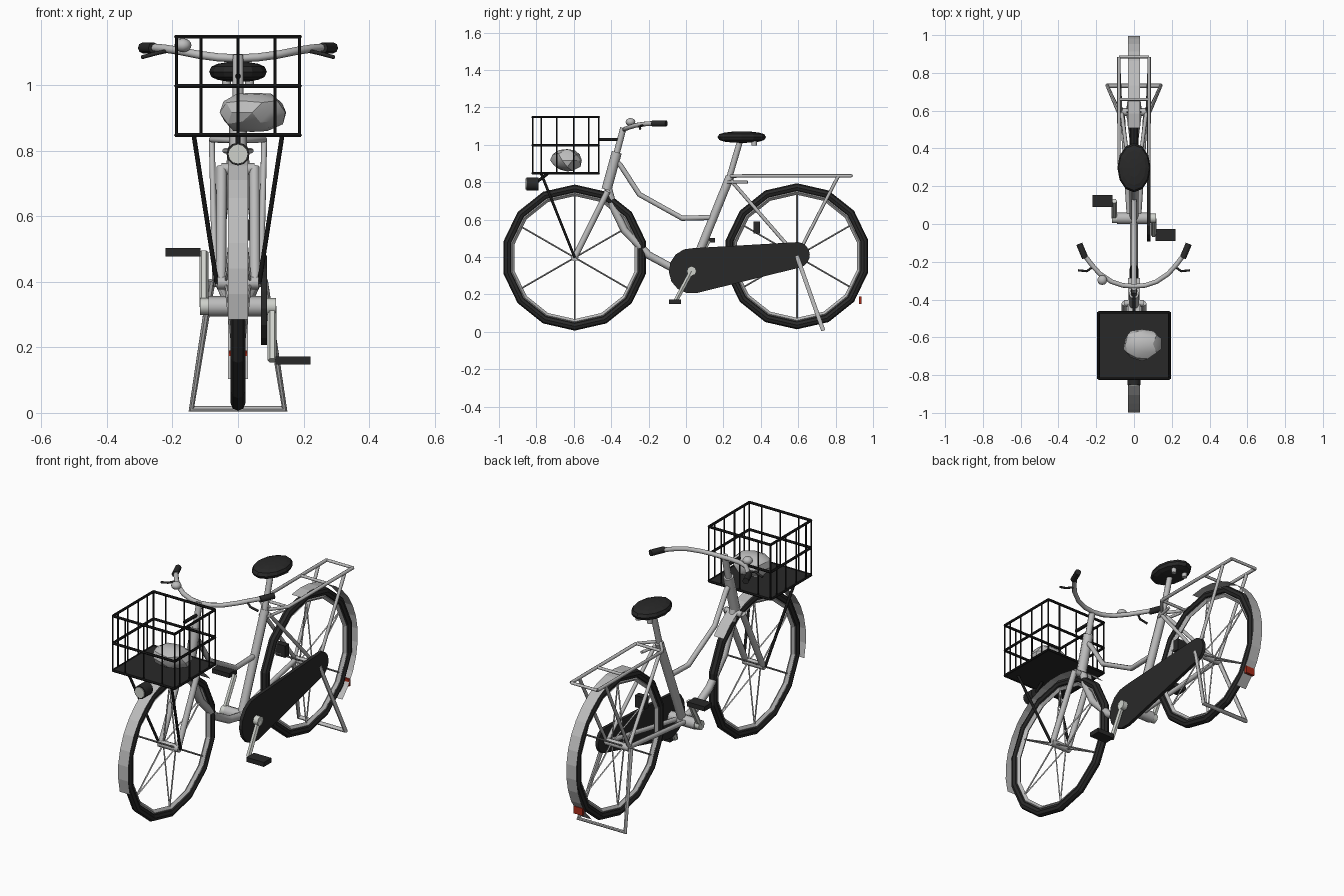
import bpy, bmesh, math, random
from mathutils import Vector

if "Cube" in bpy.data.objects:
    bpy.data.objects.remove(bpy.data.objects["Cube"])

random.seed(4)


def material(name, r, g, b):
    m = bpy.data.materials.new(name)
    m.diffuse_color = (r, g, b, 1)
    m.use_nodes = True
    m.node_tree.nodes["Principled BSDF"].inputs["Base Color"].default_value = m.diffuse_color
    return m


METAL = material("grey metal", 0.50, 0.50, 0.50)
PALE = material("pale metal", 0.62, 0.64, 0.60)
BLACK = material("black rubber", 0.022, 0.022, 0.022)
WIRE = material("black wire", 0.010, 0.010, 0.010)
RED = material("red lens", 0.40, 0.025, 0.01)


def add(name, me, mat, smooth=None):
    ob = bpy.data.objects.new(name, me)
    bpy.context.collection.objects.link(ob)
    me.materials.clear()
    me.materials.append(mat)
    for p in me.polygons:
        p.material_index = 0
    if smooth:
        bpy.ops.object.select_all(action='DESELECT')
        ob.select_set(True)
        bpy.context.view_layer.objects.active = ob
        bpy.ops.object.shade_smooth_by_angle(angle=math.radians(smooth))
    return ob


def tubes(name, paths, radius, mat, res=2):
    """One mesh made of round tubes that follow the given paths."""
    cu = bpy.data.curves.new(name, 'CURVE')
    cu.dimensions = '3D'
    cu.bevel_depth = radius
    cu.bevel_resolution = res
    cu.use_fill_caps = True
    for path in paths:
        s = cu.splines.new('POLY')
        s.points.add(len(path) - 1)
        for pt, co in zip(s.points, path):
            pt.co = (*co, 1)
    tmp = bpy.data.objects.new(name + "_path", cu)
    bpy.context.collection.objects.link(tmp)
    deps = bpy.context.evaluated_depsgraph_get()
    me = bpy.data.meshes.new_from_object(tmp.evaluated_get(deps))
    bpy.data.objects.remove(tmp)
    return add(name, me, mat, 50)


def both(*path):
    """A path and its mirror image in x."""
    return [list(path), [(-x, y, z) for x, y, z in path]]


def box(name, centre, size, mat):
    bm = bmesh.new()
    bmesh.ops.create_cube(bm, size=1)
    for v in bm.verts:
        v.co = Vector(a * b for a, b in zip(v.co, size)) + Vector(centre)
    me = bpy.data.meshes.new(name)
    bm.to_mesh(me)
    return add(name, me, mat)


def ball(name, centre, size, mat, flat=1.0, smooth=None):
    """Ellipsoid; flat below 1 makes the rim fuller."""
    bm = bmesh.new()
    bmesh.ops.create_uvsphere(bm, u_segments=12, v_segments=8, radius=1)
    for v in bm.verts:
        v.co.z = math.copysign(abs(v.co.z) ** flat, v.co.z)
        v.co = Vector(a * b for a, b in zip(v.co, size)) + Vector(centre)
    me = bpy.data.meshes.new(name)
    bm.to_mesh(me)
    return add(name, me, mat, smooth)


def ring(name, y, z, major, minor, sides, mat):
    bpy.ops.mesh.primitive_torus_add(major_radius=major, minor_radius=minor,
                                     major_segments=14, minor_segments=sides,
                                     location=(0, y, z), rotation=(0, math.pi / 2, 0))
    ob = bpy.context.object
    ob.name = name
    ob.data.materials.append(mat)


def fender(name, y, z, start, end, steps=14):
    """Thin strip around the wheel; angles run from +y through the top."""
    bm = bmesh.new()
    rows = []
    for i in range(steps + 1):
        a = math.radians(start + (end - start) * i / steps)
        rows.append([bm.verts.new((x, y + 0.405 * math.cos(a), z + 0.405 * math.sin(a)))
                     for x in (-0.031, 0.031)])
    for p, q in zip(rows, rows[1:]):
        bm.faces.new((p[0], p[1], q[1], q[0]))
    me = bpy.data.meshes.new(name)
    bm.to_mesh(me)
    add(name, me, METAL)


# wheels, with spokes in pairs from both hub flanges
FY, FZ, RY, RZ = -0.595, 0.397, 0.593, 0.404
for tag, y, z, w in (("front", FY, FZ, 0.062), ("rear", RY, RZ, 0.075)):
    ring(tag + "_tire", y, z, 0.368, 0.0225, 8, BLACK)
    ring(tag + "_rim", y, z, 0.343, 0.014, 4, METAL)
    tubes(tag + "_hub", [[(-w, y, z), (w, y, z)]], 0.02, METAL)
    spokes = []
    for i in range(6):
        a = i * math.pi / 3
        tip = (0, y + 0.34 * math.sin(a), z + 0.34 * math.cos(a))
        spokes += [[(-0.038, y, z), tip], [(0.038, y, z), tip]]
    tubes(tag + "_spokes", spokes, 0.0045, METAL, 0)
fender("front_fender", FY, FZ, 40, 196)
fender("rear_fender", RY, RZ, -48, 102)
box("tail_reflector", (0, 0.932, 0.17), (0.055, 0.014, 0.04), RED)

# frame
BB = (0, 0.03, 0.325)
tubes("head_tube", [[(0, -0.425, 0.76), (0, -0.37, 0.96)]], 0.027, METAL)
tubes("fork_crown", [[(-0.05, -0.42, 0.745), (0.05, -0.42, 0.745)]], 0.017, METAL)
tubes("fork_legs", both((0.05, -0.42, 0.75), (0.052, FY, FZ)), 0.016, METAL)
tubes("down_tube", [[(0, -0.42, 0.78), (0, -0.39, 0.67), (0, -0.33, 0.545), (0, -0.20, 0.41),
                     (0, -0.08, 0.345), BB]], 0.021, METAL)
tubes("upper_tube", [[(0, -0.38, 0.92), (0, -0.35, 0.89), (0, -0.25, 0.735), (0, -0.02, 0.607),
                      (0, 0.15, 0.612)]], 0.014, METAL)
tubes("seat_tube", [[BB, (0, 0.235, 0.83)]], 0.023, METAL)
tubes("seat_post", [[(0, 0.23, 0.82), (0, 0.292, 1.03)]], 0.016, METAL)
tubes("bottom_bracket", [[(-0.09, *BB[1:]), (0.075, *BB[1:])]], 0.031, METAL)
tubes("chain_stays", both((0.025, *BB[1:]), (0.062, RY, RZ)), 0.013, METAL)
tubes("seat_stays", both((0.02, 0.24, 0.81), (0.065, RY, RZ)), 0.01, METAL)

# saddle
ball("saddle", (0, 0.298, 1.041), (0.088, 0.13, 0.031), BLACK, flat=0.7)
tubes("saddle_springs", both((0.035, 0.365, 0.995), (0.035, 0.365, 1.03)), 0.014, METAL)

# rear rack and stand
tubes("rack_rails", both((0.015, 0.24, 0.832), (0.08, 0.32, 0.834), (0.08, 0.885, 0.834)),
      0.009, METAL)
tubes("rack_bars", [[(-0.08, y, 0.834), (0.08, y, 0.834)] for y in (0.32, 0.66, 0.885)],
      0.008, METAL)
tubes("rack_clamp", both((0.02, 0.22, 0.80), (0.04, 0.33, 0.80)), 0.008, METAL)
tubes("rack_stays", both((0.08, 0.815, 0.834), (0.07, RY, RZ)), 0.009, METAL)
tubes("stand", [[(-0.08, RY, RZ), (-0.142, 0.732, 0.012), (0.142, 0.732, 0.012),
                 (0.08, RY, RZ)]], 0.012, METAL)

# chain guard: two arcs joined by straight edges
bm = bmesh.new()
outline = []
for y, z, r, a0, a1 in ((0.03, 0.326, 0.122, 85, 282), (RY, 0.411, 0.069, -78, 85)):
    for i in range(9):
        a = math.radians(a0 + (a1 - a0) * i / 8)
        outline.append(bm.verts.new((0.07, y + r * math.cos(a), z + r * math.sin(a))))
face = bm.faces.new(outline)
ext = bmesh.ops.extrude_face_region(bm, geom=[face])
for v in ext["geom"]:
    if isinstance(v, bmesh.types.BMVert):
        v.co.x += 0.018
bmesh.ops.recalc_face_normals(bm, faces=bm.faces)
guard = bpy.data.meshes.new("chain_guard")
bm.to_mesh(guard)
add("chain_guard", guard, BLACK)

# cranks and pedals
for side, s, y, z in (("right", 1, -0.058, 0.16), ("left", -1, 0.122, 0.49)):
    tubes(side + "_crank", [[(s * 0.104, *BB[1:]), (s * 0.104, y, z)]], 0.014, PALE, 1)
    tubes(side + "_crank_boss", [[(s * 0.085, *BB[1:]), (s * 0.116, *BB[1:])]], 0.026, PALE)
    box(side + "_pedal", (s * 0.168, y, z), (0.106, 0.065, 0.025), BLACK)

# handlebar, grips, levers and bell
tubes("stem", [[(0, -0.372, 0.95), (0, -0.335, 1.09)]], 0.017, METAL)
half = [(0.06, -0.325, 1.085), (0.12, -0.305, 1.093), (0.18, -0.265, 1.105),
        (0.225, -0.215, 1.112), (0.262, -0.165, 1.115)]
tubes("handlebar", [[(-x, y, z) for x, y, z in half[::-1]] + [(0, -0.33, 1.082)] + half],
      0.0125, METAL)
tubes("grips", both((0.258, -0.18, 1.114), (0.29, -0.105, 1.114)), 0.017, BLACK)
tubes("brake_levers", both((0.215, -0.225, 1.105), (0.25, -0.25, 1.097), (0.295, -0.245, 1.085)),
      0.006, BLACK)
ball("bell", (-0.168, -0.297, 1.122), (0.026, 0.026, 0.021), METAL, smooth=40)

# basket
X, Y0, Y1 = 0.188, -0.82, -0.467
loops = []
for z in (0.848, 0.998, 1.148):
    loops += [[(-X, y, z), (X, y, z)] for y in (Y0, Y1)]
    loops += [[(x, Y0, z), (x, Y1, z)] for x in (-X, X)]
tubes("basket_hoops", loops, 0.007, WIRE, 1)
posts = [(x, y) for x in (-X, -0.113, 0, 0.113, X) for y in (Y0, Y1)]
posts += [(x, y) for x in (-X, X) for y in (-0.775, -0.69, -0.60, -0.52)]
tubes("basket_posts", [[(x, y, 0.848), (x, y, 1.148)] for x, y in posts], 0.0045, WIRE, 1)
box("basket_floor", (0, (Y0 + Y1) / 2, 0.848), (2 * X, Y1 - Y0, 0.008), BLACK)
tubes("basket_struts", both((0.135, -0.775, 0.848), (0.065, FY, FZ)), 0.0075, WIRE)
tubes("basket_mount", [[(0, Y1, 1.028), (0, -0.355, 1.028)]], 0.009, WIRE)

# bundle in the basket
bm = bmesh.new()
bmesh.ops.create_icosphere(bm, subdivisions=2, radius=1)
for v in bm.verts:
    k = random.uniform(0.88, 1.08)
    v.co = Vector((0.043 + v.co.x * 0.104 * k, -0.635 + v.co.y * 0.087 * k,
                   0.917 + v.co.z * 0.064 * k))
bundle = bpy.data.meshes.new("bundle")
bm.to_mesh(bundle)
add("bundle", bundle, METAL, 25)

# headlamp and wheel lock
tubes("headlamp", [[(0, -0.853, 0.79), (0, -0.788, 0.79)]], 0.035, BLACK, 4)
tubes("headlamp_lens", [[(0, -0.857, 0.79), (0, -0.85, 0.79)]], 0.029, PALE, 4)
tubes("headlamp_bracket", [[(0, -0.80, 0.80), (0, -0.74, 0.845)]], 0.008, WIRE)
box("wheel_lock", (0.005, 0.378, 0.558), (0.06, 0.035, 0.065), BLACK)
